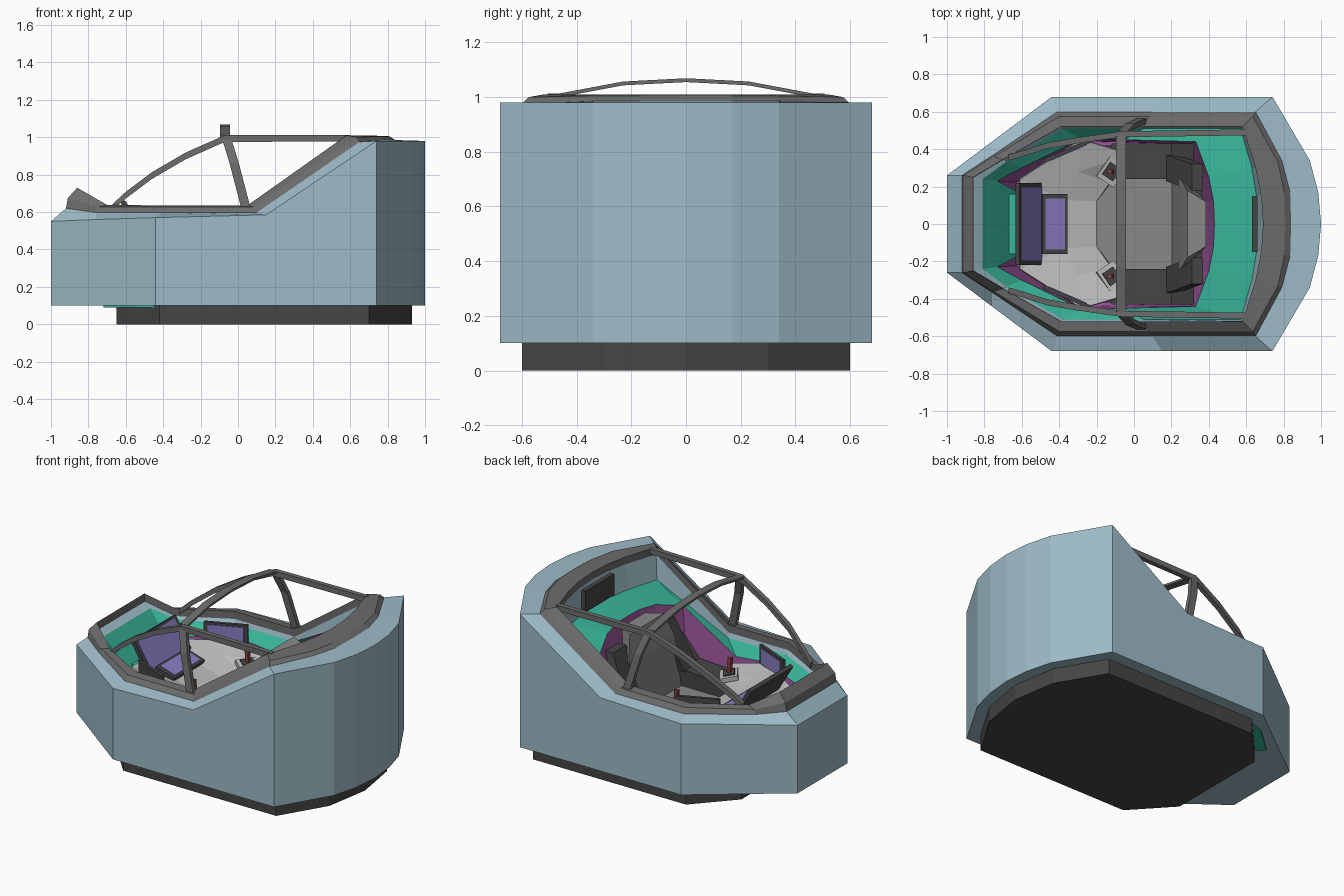
import bpy, bmesh
from mathutils import Vector, Euler

if "Cube" in bpy.data.objects:
    bpy.data.objects.remove(bpy.data.objects["Cube"])


def mat(name, r, g, b):
    m = bpy.data.materials.new(name)
    m.diffuse_color = (r, g, b, 1)
    m.use_nodes = True
    m.node_tree.nodes["Principled BSDF"].inputs["Base Color"].default_value = m.diffuse_color
    return m


BLUE = mat("hull_blue", .34, .5, .58)
TEAL = mat("liner_teal", .04, .46, .32)
PLUM = mat("tub_plum", .36, .1, .36)
VIOLET = mat("screen_violet", .26, .2, .55)
DARK = mat("dark_grey", .06, .06, .06)
RIM = mat("rim_grey", .15, .15, .15)
MID = mat("seat_grey", .25, .25, .25)
LIGHT = mat("panel_grey", .5, .5, .5)
RED = mat("grip_red", .25, .06, .05)


def mirrored(half):
    return list(half) + [(p[0], -p[1], *p[2:]) for p in reversed(half) if p[1] != 0]


def at(half, z):
    return [(p[0], p[1], z) for p in half]


def loft(name, rings, material, closed=True, cap_start=False, cap_end=False, wrap=False):
    bm = bmesh.new()
    rows = [[bm.verts.new(p) for p in r] for r in rings]
    n = len(rows[0])
    pairs = list(zip(rows, rows[1:])) + ([(rows[-1], rows[0])] if wrap else [])
    for a, b in pairs:
        for i in range(n if closed else n - 1):
            j = (i + 1) % n
            bm.faces.new((a[i], a[j], b[j], b[i]))
    if cap_start:
        bm.faces.new(rows[0])
    if cap_end:
        bm.faces.new(rows[-1])
    bmesh.ops.recalc_face_normals(bm, faces=bm.faces)
    me = bpy.data.meshes.new(name)
    bm.to_mesh(me)
    bm.free()
    me.materials.append(material)
    ob = bpy.data.objects.new(name, me)
    bpy.context.collection.objects.link(ob)
    return ob


def prism(name, half, z0, z1, material):
    return loft(name, [mirrored(at(half, z0)), mirrored(at(half, z1))], material,
                cap_start=True, cap_end=True)


def box(name, center, size, material, rot=(0, 0, 0)):
    x, y, z = (s / 2 for s in size)
    sq = [(-x, -y), (x, -y), (x, y), (-x, y)]
    e = Euler(rot).to_matrix()
    rings = [[e @ Vector((*p, h)) + Vector(center) for p in sq] for h in (-z, z)]
    return loft(name, rings, material, cap_start=True, cap_end=True)


def bar(name, path, a, b, material=RIM):
    # rectangular bar swept along a path with half-axes a and b
    a, b = Vector(a), Vector(b)
    rings = [[Vector(p) + a + b, Vector(p) - a + b, Vector(p) - a - b, Vector(p) + a - b] for p in path]
    return loft(name, rings, material, cap_start=True, cap_end=True)


def screen(name, center, size, rot):
    box(name + "_frame", center, size, DARK, rot)
    c = Vector(center) + Euler(rot).to_matrix() @ Vector((.006, 0, 0))
    box(name + "_glass", c, (size[0] * .8, size[1] - .05, size[2] - .03), VIOLET, rot)


# half outlines, nose to tail
hull_top = [(-1, .26, .55), (-.76, .44, .56), (-.44, .68, .57), (.15, .68, .585),
            (.74, .68, .98), (.94, .34, .98), (.985, .17, .98), (1, 0, .98)]
rim_out = [(-.92, .26, .62), (-.76, .365, .597), (-.41, .6, .597), (.1, .6, .597),
           (.65, .6, .975), (.79, .34, .985), (.835, .17, .985), (.84, 0, .985)]
rim_ridge = [(-.91, .26, .675), (-.75, .36, .627), (-.4, .575, .628), (.08, .575, .628),
             (.635, .575, 1), (.77, .33, 1.005), (.805, .165, 1.005), (.81, 0, 1.005)]
rim_in = [(-.86, .25, .73), (-.7, .345, .638), (-.39, .52, .635), (.05, .52, .635),
          (.58, .52, 1.01), (.65, .3, 1.01), (.68, .15, 1.01), (.69, 0, 1.01)]
rim_low = [(x + .003, y, z - .05) for x, y, z in rim_in]
liner_out = [(-.81, .24, .65), (-.68, .335, .575), (-.38, .51, .555), (.05, .51, .555),
             (.57, .51, .8), (.63, .3, .8), (.655, .15, .8), (.66, 0, .8)]
liner_in = [(-.73, .23, .55), (-.6, .3, .5), (-.28, .455, .5), (-.05, .45, .48),
            (.33, .44, .72), (.4, .25, .78), (.425, .12, .79), (.43, 0, .79)]

# outer hull with inner wall
loft("hull", [mirrored(r) for r in (at(hull_top, .1), hull_top, rim_out, rim_low, liner_out)],
     BLUE, cap_start=True)
# padded rim around the opening
loft("rim", [mirrored(r) for r in (rim_out, rim_ridge, rim_in, rim_low)], RIM, wrap=True)
# teal liner and plum tub below it
loft("liner", [mirrored(liner_out), mirrored(liner_in)], TEAL)
front_low = [(x * .86, y * .97, .12) for x, y, z in liner_in]
loft("tub", [mirrored(liner_in), mirrored(front_low)], PLUM, cap_end=True)
loft("footwell", [[(-.73, -.23, .549), (-.73, .23, .549)], [(-.6, -.16, .38), (-.6, .16, .38)]],
     TEAL, closed=False)
box("footwell_step", (-.65, 0, .45), (.1, .32, .04), TEAL)
box("rear_wall_panel", (.645, 0, .89), (.03, .3, .14), DARK)

# base plinth and the liner corners showing beneath the hull
prism("base", [(-.65, .35), (-.42, .6), (.7, .6), (.88, .3), (.93, .0)], 0, .1, DARK)
for s in (1, -1):
    pts = [(-.62, s * .3), (-.72, s * .38), (-.54, s * .54), (-.44, s * .57)]
    loft("under_liner", [[(*p, .09) for p in pts], [(*p, .105) for p in pts]], TEAL,
         cap_start=True, cap_end=True)

# seat
prism("floor", [(-.55, .28), (-.26, .42), (.28, .42), (.36, .2)], .13, .16, DARK)
prism("seat_cushion", [(-.2, .12), (-.11, .24), (.3, .24)], .14, .3, MID)
loft("seat_back", [[(x + dx, y * w, z) for x, y in
                    ((-.06, -.24), (.04, -.16), (.04, .16), (-.06, .24))]
                   for dx, w, z in ((.26, 1, .28), (.31, 1, .62), (.345, .75, .78))],
     MID, cap_start=True, cap_end=True)
for s in (1, -1):
    side = "left" if s > 0 else "right"
    # side console, raised toward the back
    bar(side + "_console", [(-.12, s * .335, .26), (.2, s * .335, .28), (.32, s * .335, .42)],
        (0, .095, 0), (0, 0, .13), DARK)
    bar(side + "_seat_wing", [(.2, s * .3, .4), (.34, s * .25, .7)], (.03, 0, 0), (0, .07, 0), DARK)
    # hand control with tilted bracket
    box(side + "_control_bracket", (-.12, s * .28, .44), (.11, .13, .03), LIGHT, (0, .2, s * -.6))
    box(side + "_control_well", (-.12, s * .28, .455), (.07, .08, .02), DARK, (0, .2, s * -.6))
    bar(side + "_control_grip", [(-.12, s * .28, .45), (-.13, s * .28, .56)], (.012, 0, 0), (0, .012, 0), RED)
    # side display
    screen(side + "_display", (-.36, s * .39, .55), (.02, .27, .13), (0, 0, s * -1.16))

# wraparound dashboard
dash = loft("dashboard", [mirrored([(-.2, .12, .4), (-.13, .22, .4), (-.06, .3, .42)][::-1]),
                          mirrored([(-.38, .13, .44), (-.3, .28, .46), (-.05, .36, .45)][::-1]),
                          mirrored([(-.61, .24, .5), (-.28, .45, .5), (-.04, .38, .46)][::-1])],
            LIGHT, closed=False)
dash.modifiers.new("thickness", "SOLIDIFY").thickness = .02
screen("main_display", (-.56, 0, .56), (.025, .44, .24), (0, -.54, 0))
screen("lower_display", (-.425, 0, .47), (.025, .32, .14), (0, -1.27, 0))

# canopy frame
for s in (1, -1):
    side = "left" if s > 0 else "right"
    arc = [(-.67, .355, .625), (-.6, .375, .69), (-.46, .42, .795), (-.28, .45, .9),
           (-.07, .48, .993), (.6, .49, .995)]
    bar(side + "_canopy_rail", [(x, s * y, z) for x, y, z in arc], (0, .016, 0), (0, 0, .018))
    bar(side + "_canopy_post", [(-.06, s * .48, .99), (-.02, s * .525, .86), (.04, s * .55, .63)],
        (.025, 0, 0), (0, .014, 0))
bar("canopy_hoop", [(-.07, -.47, 1.005), (-.07, -.23, 1.05), (-.07, 0, 1.062),
                    (-.07, .23, 1.05), (-.07, .47, 1.005)], (.027, 0, 0), (0, 0, .007))
